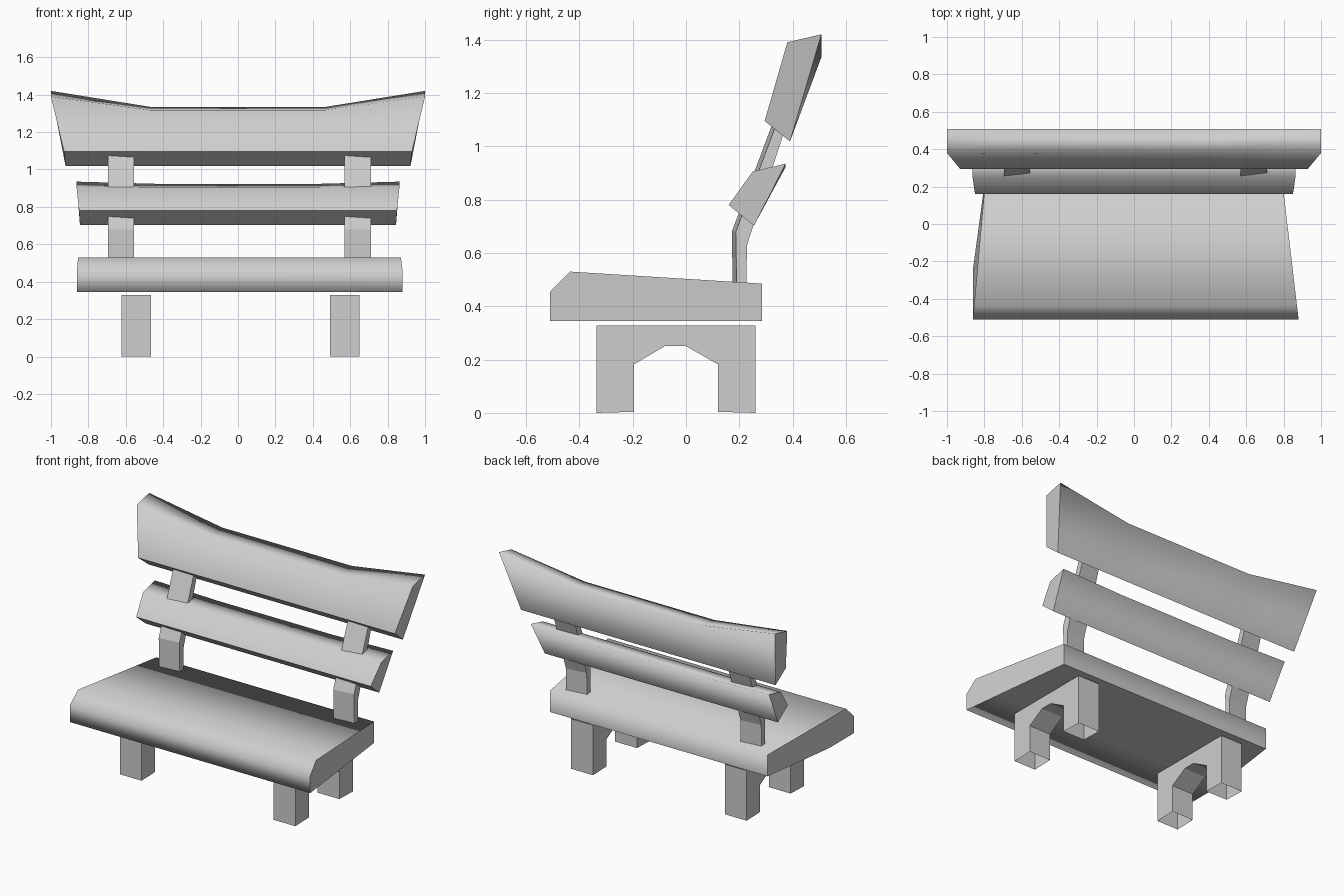
import bpy
import bmesh

cube = bpy.data.objects.get("Cube")
if cube:
    bpy.data.objects.remove(cube, do_unlink=True)

grey = bpy.data.materials.new("plain_grey")
grey.use_nodes = True
grey.diffuse_color = (0.62, 0.62, 0.62, 1)
grey.node_tree.nodes["Principled BSDF"].inputs["Base Color"].default_value = (0.62, 0.62, 0.62, 1)


def loft(name, sections, drop=None, sharp=None):
    """Join matching rings of points and cap the ends.
    drop: rule for faces left open; sharp: ring corners kept sharp when smooth."""
    bm = bmesh.new()
    rings = [[bm.verts.new(p) for p in ring] for ring in sections]
    n = len(rings[0])
    for a, b in zip(rings, rings[1:]):
        for i in range(n):
            j = (i + 1) % n
            bm.faces.new((a[i], a[j], b[j], b[i]))
    caps = [bm.faces.new(rings[0]), bm.faces.new(rings[-1])]
    bmesh.ops.recalc_face_normals(bm, faces=bm.faces)
    if sharp is not None:
        for face in bm.faces:
            face.smooth = True
        for cap in caps:
            for edge in cap.edges:
                edge.smooth = False
        for a, b in zip(rings, rings[1:]):
            for i in sharp:
                bm.edges.get((a[i], b[i])).smooth = False
    if drop:
        unwanted = [f for f in bm.faces if drop(f.calc_center_median())]
        bmesh.ops.delete(bm, geom=unwanted, context='FACES')
    mesh = bpy.data.meshes.new(name)
    bm.to_mesh(mesh)
    bm.free()
    mesh.materials.append(grey)
    obj = bpy.data.objects.new(name, mesh)
    bpy.context.collection.objects.link(obj)


def slat(name, end, middle, reach, bend):
    """Back board: end profile, middle profile, half length per corner, bend position."""
    def ring(profile, xs):
        return [(x, y, z) for x, (y, z) in zip(xs, profile)]
    bends = [bend] * len(end)
    loft(name, [ring(end, [-x for x in reach]), ring(middle, [-x for x in bends]),
                ring(middle, bends), ring(end, reach)], sharp=(0, 3))


# Seat: rounded front edge, narrower at the back, closed underneath
seat_profile = [(-0.51, 0.345), (-0.51, 0.455), (-0.435, 0.53), (0.285, 0.485),
                (0.285, 0.345), (-0.25, 0.345)]
seat_right = [-0.862, -0.862, -0.855, -0.79, -0.79, -0.862]
seat_left = [0.88 - 0.118 * (y + 0.51) for y, z in seat_profile]
loft("seat", [[(x, y, z) for x, (y, z) in zip(xs, seat_profile)]
              for xs in (seat_right, seat_left)], sharp=(4,))

# Back boards
slat("upper_back_board",
     [(0.295, 1.095), (0.38, 1.39), (0.508, 1.42), (0.39, 1.018)],
     [(0.295, 1.095), (0.375, 1.318), (0.508, 1.335), (0.39, 1.018)],
     [0.93, 1.0, 1.0, 0.922], 0.47)
slat("lower_back_board",
     [(0.16, 0.78), (0.25, 0.905), (0.374, 0.935), (0.255, 0.702)],
     [(0.16, 0.78), (0.25, 0.903), (0.374, 0.923), (0.255, 0.702)],
     [0.85, 0.863, 0.863, 0.845], 0.42)

# Arched legs and bent back posts, one of each per side
leg_profile = [(-0.335, 0), (-0.335, 0.328), (0.26, 0.328), (0.26, 0), (0.12, 0.004),
               (0.12, 0.182), (0, 0.25), (-0.08, 0.25), (-0.195, 0.182), (-0.195, 0.004)]
post_profile = [(0.19, 0.48), (0.187, 0.68), (0.345, 1.1), (0.38, 1.09), (0.229, 0.63), (0.226, 0.48)]
for side, leg_x, post_x in (("right", -0.622, -0.695), ("left", 0.492, 0.57)):
    loft(side + "_legs", [[(leg_x + w, y, z) for y, z in leg_profile] for w in (0, 0.158)],
         drop=lambda c: c.z < 0.02 or c.z > 0.32)
    loft(side + "_back_post",
         [[(post_x + w, y + shift, z) for y, z in post_profile]
          for w, shift in ((0, -0.015), (0.14, 0))])
